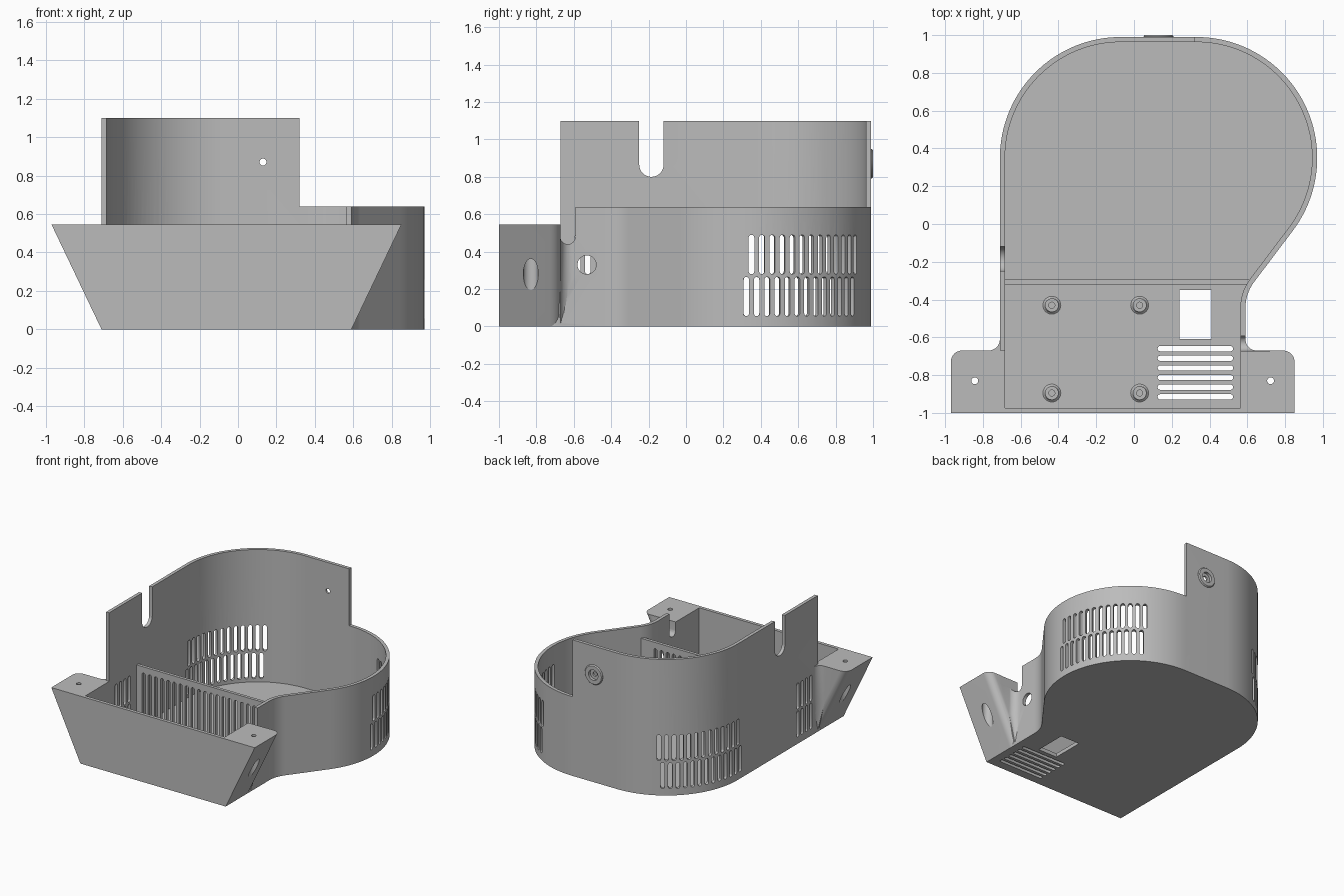
import bpy, bmesh
from math import cos, sin, pi, radians
from mathutils import Matrix, Vector

if "Cube" in bpy.data.objects:
    bpy.data.objects.remove(bpy.data.objects["Cube"], do_unlink=True)

grey = bpy.data.materials.new("plain grey")
grey.use_nodes = True
grey.diffuse_color = (0.5, 0.5, 0.5, 1)
grey.node_tree.nodes["Principled BSDF"].inputs["Base Color"].default_value = (0.5, 0.5, 0.5, 1)


# ---------- helpers ----------
def loft(bm, rings, mat=Matrix()):
    """Skin equal-length rings of 3D points and cap both ends."""
    loops = [[bm.verts.new(mat @ Vector(p)) for p in ring] for ring in rings]
    n = len(loops[0])
    for a, b in zip(loops, loops[1:]):
        for i in range(n):
            j = (i + 1) % n
            bm.faces.new((a[i], a[j], b[j], b[i]))
    bm.faces.new(loops[0][::-1])
    bm.faces.new(loops[-1])


def prism(bm, pts, z0, z1, mat=Matrix()):
    loft(bm, [[(x, y, z) for x, y in pts] for z in (z0, z1)], mat)


def box(bm, lo, hi):
    prism(bm, [(lo[0], lo[1]), (hi[0], lo[1]), (hi[0], hi[1]), (lo[0], hi[1])], lo[2], hi[2])


def arc(cx, cy, r, a0, a1, n):
    angles = [radians(a0 + (a1 - a0) * i / n) for i in range(n + 1)]
    return [(cx + r * cos(a), cy + r * sin(a)) for a in angles]


def lathe(bm, profile, mat, n=32):
    loft(bm, [[(x, y, z) for x, y in arc(0, 0, r, 0, 360, n)[:-1]] for r, z in profile], mat)


def frame(origin, up, out):
    """Matrix with local Y along up and local Z along out."""
    y, z = Vector(up), Vector(out)
    m = Matrix((y.cross(z), y, z)).transposed().to_4x4()
    m.translation = origin
    return m


def slot(bm, width, length, depth, mat, n=8):
    r, h = width / 2, length / 2 - width / 2
    prism(bm, arc(0, h, r, 0, 180, n) + arc(0, -h, r, 180, 360, n), -depth / 2, depth / 2, mat)


def make(name, build):
    bm = bmesh.new()
    build(bm)
    bmesh.ops.recalc_face_normals(bm, faces=bm.faces)
    me = bpy.data.meshes.new(name)
    bm.to_mesh(me)
    bm.free()
    ob = bpy.data.objects.new(name, me)
    bpy.context.collection.objects.link(ob)
    return ob


def combine(ob, operation, build):
    """Apply a boolean with a temporary tool solid."""
    tool = make("tool", build)
    tool.hide_render = True
    mod = ob.modifiers.new("bool", 'BOOLEAN')
    mod.operation, mod.object, mod.solver = operation, tool, 'EXACT'
    bpy.context.view_layer.update()
    me = bpy.data.meshes.new_from_object(ob.evaluated_get(bpy.context.evaluated_depsgraph_get()))
    ob.modifiers.clear()
    ob.data = me
    bpy.data.objects.remove(tool, do_unlink=True)


def finish(ob):
    ob.data.materials.clear()
    ob.data.materials.append(grey)
    bpy.ops.object.select_all(action='DESELECT')
    ob.select_set(True)
    bpy.context.view_layer.objects.active = ob
    bpy.ops.object.shade_smooth_by_angle(angle=radians(20))


# ---------- housing ----------
R, EAR_TOP, FLOOR, WALL = 0.64, 0.545, 0.03, 0.027
LEFT_C, RIGHT_C, MID = (-0.07, 0.35), (0.33, 0.35), -0.06


def outline(d):
    """Plan of the housing, inset by d."""
    pts = [(-0.71 + d, -1 + d), (0.59 - d, -1 + d)]
    pts += arc(0.82, -0.445, 0.23 + d, 180, 143, 10)
    pts += arc(*RIGHT_C, R - d, -37, 90, 44)
    return pts + arc(*LEFT_C, R - d, 90, 180, 32)


housing = make("housing", lambda bm: prism(bm, outline(0), 0, 1.1))

# Sloping mounting ears with a rounded edge, blended into the side walls
for s in (-1, 1):
    ear = [(0.6, -1), (0.91, -1)] + arc(0.85, -0.73, 0.06, 0, 90, 8) + [(0.6, -0.67)]
    blend = [(0.64, -0.68), (0.71, -0.68)] + arc(0.71, -0.61, 0.06, 270, 180, 8) + [(0.64, -0.61)]
    combine(housing, 'UNION', lambda bm: loft(bm, [
        [(MID + s * (u - shift), y, z) for u, y in ear] for shift, z in ((0.26, 0), (0, EAR_TOP))]))
    combine(housing, 'UNION', lambda bm: loft(bm, [
        [(MID + s * (0.64 + (u - 0.64) * k), y, z) for u, y in blend]
        for k, z in ((0.1, 0.002), (1, 0.25), (1, EAR_TOP))]))

# Hollow inside, then lower the right side and the front
combine(housing, 'DIFFERENCE', lambda bm: prism(bm, outline(WALL), FLOOR, 1.3))
combine(housing, 'DIFFERENCE', lambda bm: box(bm, (0.32, -1.2, 0.64), (1.2, 1.2, 1.4)))
combine(housing, 'DIFFERENCE', lambda bm: box(bm, (-0.8, -1.2, EAR_TOP), (0.7, -0.67, 1.4)))

ROWS = ((0.385, 0), (0.16, -2.5))  # slot row height and angular offset


def openings(bm):
    # Vents around both rear curves
    for z, offset in ROWS:
        for k in range(13):
            a = radians(5 * k + offset)
            for (cx, cy), s in ((LEFT_C, -1), (RIGHT_C, 1)):
                out = Vector((s * cos(a), sin(a), 0))
                slot(bm, 0.03, 0.21, 0.1, frame(Vector((cx, cy, z)) + out * (R - 0.01), (0, 0, 1), out))
        # Small vents on the left wall
        for k in range(4):
            slot(bm, 0.03, 0.21, 0.1, frame((-0.7, -0.58 + 0.055 * k, z), (0, 0, 1), (-1, 0, 0)))
    # Open notches in the walls and the cable hole
    slot(bm, 0.13, 0.5, 0.2, frame((-0.7, -0.185, 1.05), (0, 0, 1), (1, 0, 0)), 16)
    slot(bm, 0.08, 0.36, 0.22, frame((0.61, -0.632, 0.62), (0, 0, 1), (1, 0, 0)), 16)
    lathe(bm, ((0.05, -0.05), (0.05, 0.05)), frame((0.58, -0.53, 0.33), (0, 0, 1), (1, 0, 0)))
    # Floor vents and window
    for k in range(6):
        slot(bm, 0.028, 0.4, 0.2, frame((0.325, -0.66 - 0.051 * k, 0), (1, 0, 0), (0, 0, 1)))
    box(bm, (0.24, -0.61, -0.1), (0.41, -0.35, 0.1))
    # Stepped screw holes in the ears
    for s in (-1, 1):
        lathe(bm, ((0.04, -0.1), (0.04, 0.45), (0.018, 0.45), (0.018, 0.7)),
              Matrix.Translation((MID + s * 0.783, -0.83, 0)))
    # Stepped hole in the back wall
    lathe(bm, ((0.018, -0.1), (0.018, -0.012), (0.042, -0.012), (0.042, 0.1)),
          frame((0.13, 0.99, 0.87), (0, 0, 1), (0, 1, 0)))


combine(housing, 'DIFFERENCE', openings)
finish(housing)

# ---------- slotted divider ----------
divider = make("divider", lambda bm: box(bm, (-0.7, -0.32, 0.02), (0.61, -0.295, EAR_TOP)))


def divider_slots(bm):
    for k in range(21):
        slot(bm, 0.03, 0.42, 0.1, frame((-0.62 + 0.055 * k, -0.307, 0.285), (0, 0, 1), (0, -1, 0)))


combine(divider, 'DIFFERENCE', divider_slots)
finish(divider)

# ---------- board standoffs ----------
for row, y in (("rear", -0.43), ("front", -0.895)):
    for side, x in (("right", -0.435), ("left", 0.03)):
        finish(make(f"standoff_{row}_{side}", lambda bm: lathe(
            bm, ((0.05, 0.028), (0.041, 0.035), (0.036, 0.048), (0.036, 0.1), (0.016, 0.1), (0.016, 0.04)),
            Matrix.Translation((x, y, 0)))))


# ---------- raised ring on the back wall ----------
def ring(bm):
    bmesh_profile = ((0.042, -0.01), (0.08, -0.01), (0.08, 0.002), (0.073, 0.01), (0.042, 0.01), (0.042, -0.01))
    lathe(bm, bmesh_profile, frame((0.13, 0.99, 0.87), (0, 0, 1), (0, 1, 0)))
    caps = [f for f in bm.faces if len(f.verts) > 4]
    bmesh.ops.delete(bm, geom=caps, context='FACES_ONLY')
    bmesh.ops.remove_doubles(bm, verts=bm.verts, dist=0.0001)


finish(make("back_ring", ring))
